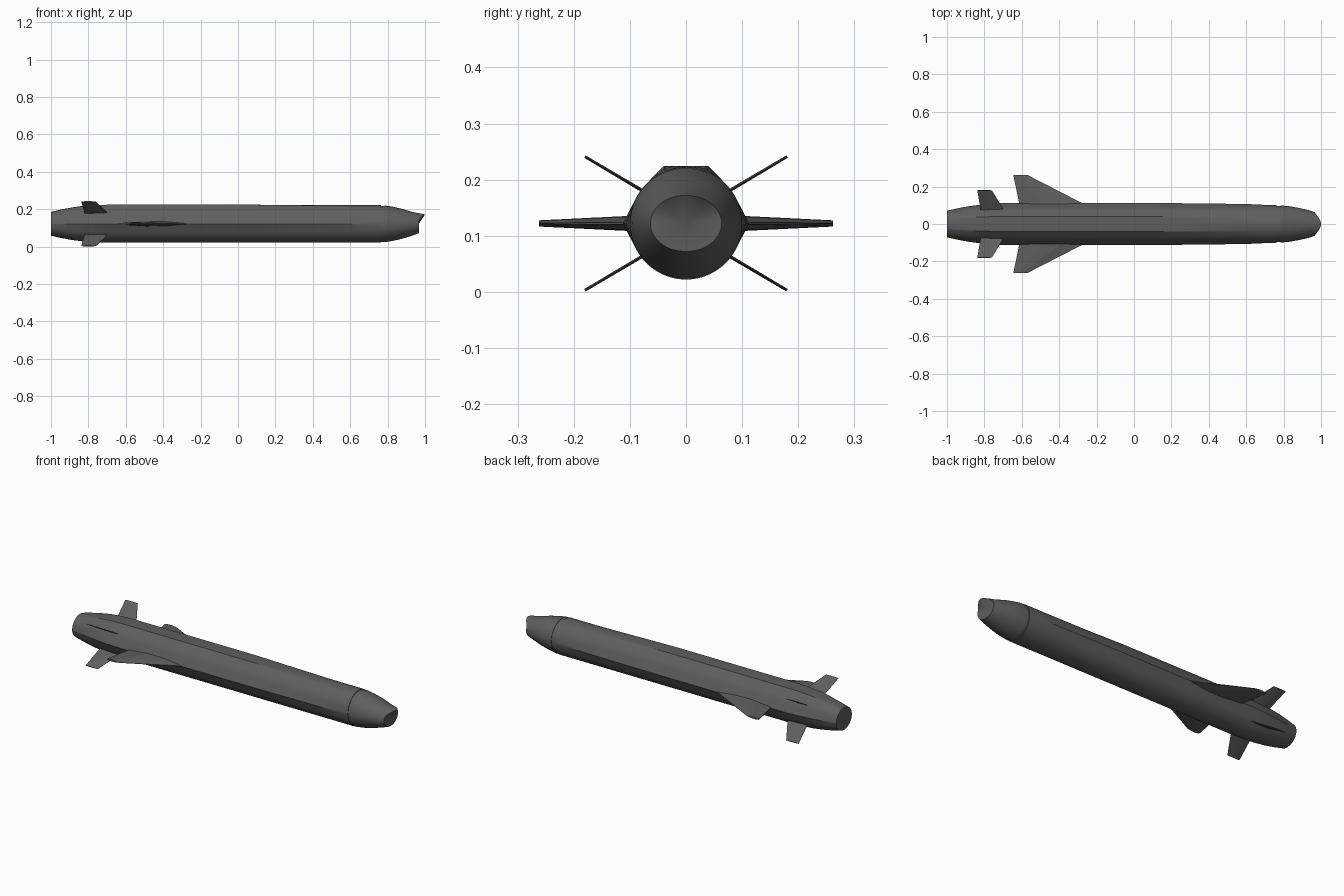
import bpy, bmesh, math
from mathutils import Vector

if "Cube" in bpy.data.objects:
    bpy.data.objects.remove(bpy.data.objects["Cube"])

ZC = 0.122   # height of the body axis
R = 0.1      # basic tube radius

grey = bpy.data.materials.new("dark grey")
grey.diffuse_color = (0.115, 0.113, 0.108, 1)
grey.use_nodes = True
grey.node_tree.nodes["Principled BSDF"].inputs["Base Color"].default_value = grey.diffuse_color


def finish(name, bm, angle=None):
    bmesh.ops.recalc_face_normals(bm, faces=bm.faces)
    me = bpy.data.meshes.new(name)
    bm.to_mesh(me)
    bm.free()
    ob = bpy.data.objects.new(name, me)
    bpy.context.collection.objects.link(ob)
    me.materials.append(grey)
    if angle:
        bpy.ops.object.select_all(action='DESELECT')
        ob.select_set(True)
        bpy.context.view_layer.objects.active = ob
        bpy.ops.object.shade_smooth_by_angle(angle=math.radians(angle))
    return ob


def ridge(delta, d):
    # radius of a tangent wedge drawn from a point at distance d to the tube
    if d <= R + 1e-6:
        return R
    a = math.acos(R / d)
    return R / math.cos(a - delta) if delta < a else R


CORNER = math.atan2(0.04, 0.102)


def section_radius(t, side, top):
    # t is measured from the top; side and top blend the bulges in
    s = abs(math.sin(t))
    r = max(R, ridge(math.acos(min(1, s)), R + 0.0125 * side))
    u = min(t, 2 * math.pi - t)
    if u <= CORNER:
        r_top = 0.102 / math.cos(u)
    else:
        r_top = ridge(u - CORNER, 0.1096)
    return max(r, R + (r_top - R) * top)


N = 72
angles = [2 * math.pi * i / N for i in range(N)]
angles = sorted(angles + [CORNER, 2 * math.pi - CORNER])


def loft(name, stations, chisel=0):
    # stations: x, y scale, z scale, side bulge, top bulge
    bm = bmesh.new()
    rings = []
    for k, (x, sy, sz, side, top) in enumerate(stations):
        ring = []
        for t in angles:
            r = section_radius(t, side, top)
            dx = dz = 0
            if chisel and k == len(stations) - 1:
                dx = chisel * max(0, math.cos(t)) ** 3
            ring.append(bm.verts.new((x + dx, r * sy * math.sin(t),
                                      ZC + r * sz * math.cos(t))))
        rings.append(ring)
    n = len(angles)
    for a, b in zip(rings, rings[1:]):
        for i in range(n):
            j = (i + 1) % n
            bm.faces.new((a[i], a[j], b[j], b[i]))
    bm.faces.new(rings[0])
    # front end is a fan so it can be dished
    c = bm.verts.new((stations[-1][0], 0, ZC))
    for i in range(n):
        bm.faces.new((rings[-1][i], rings[-1][(i + 1) % n], c))
    return finish(name, bm, 20)


# main body with side chines and flattened back
loft("body", [
    (-1.0, 0.70, 0.635, 0.1, 0.2),
    (-0.95, 0.795, 0.75, 0.3, 0.4),
    (-0.89, 0.885, 0.86, 0.5, 0.6),
    (-0.83, 0.94, 0.94, 0.7, 0.8),
    (-0.77, 0.98, 0.98, 0.9, 0.9),
    (-0.70, 1.0, 1.0, 1.0, 1.0),
    (0.10, 1.0, 1.0, 1.0, 1.0),
    (0.35, 1.0, 1.0, 0.8, 0.5),
    (0.60, 1.0, 1.0, 0.55, 0),
    (0.68, 1.0, 1.0, 0.25, 0),
    (0.764, 1.0, 1.0, 0, 0)])

# recessed joint ring
loft("nose_joint", [(0.755, 0.965, 0.965, 0, 0), (0.79, 0.965, 0.965, 0, 0)])

# tapered nose with a dished, peaked front window
loft("nose", [
    (0.783, 0.995, 0.985, 0, 0),
    (0.83, 0.95, 0.91, 0, 0),
    (0.88, 0.865, 0.79, 0, 0),
    (0.93, 0.75, 0.64, 0, 0),
    (0.967, 0.635, 0.50, 0, 0)], chisel=0.033)


def blade(name, root, tip, thick_root, thick_tip, root_x, tip_x, sy, sz):
    # six-sided blade: knife edges fore and aft, thickest in between
    bm = bmesh.new()
    span = Vector((0, tip[0] - root[0], tip[1] - root[1])).normalized()
    nrm = Vector((0, -span.z, span.y))
    loops = []
    for p, h, (x0, x1) in ((root, thick_root, root_x), (tip, thick_tip, tip_x)):
        loop = []
        for f, s in ((0, 0.3), (0.35, 1), (0.65, 0.9), (1, 0.15),
                     (1, -0.15), (0.65, -0.9), (0.35, -1), (0, -0.3)):
            v = Vector((x0 + (x1 - x0) * f, p[0], p[1])) + nrm * h * s
            loop.append(bm.verts.new((v.x, v.y * sy, ZC + v.z * sz)))
        loops.append(loop)
    a, b = loops
    for i in range(8):
        j = (i + 1) % 8
        bm.faces.new((a[i], a[j], b[j], b[i]))
    bm.faces.new(a)
    bm.faces.new(b)
    return finish(name, bm)


for sy, side in ((1, "left"), (-1, "right")):
    # swept main wings
    blade("wing_" + side, (0.09, 0), (0.262, 0), 0.014, 0.0055,
          (-0.61, -0.235), (-0.645, -0.57), sy, 1)
    # tail fins in an X
    for sz, level in ((1, "upper"), (-1, "lower")):
        blade("fin_%s_%s" % (level, side), (0.065, 0.051), (0.18, 0.119),
              0.003, 0.0025, (-0.818, -0.69), (-0.838, -0.76), sy, sz)
